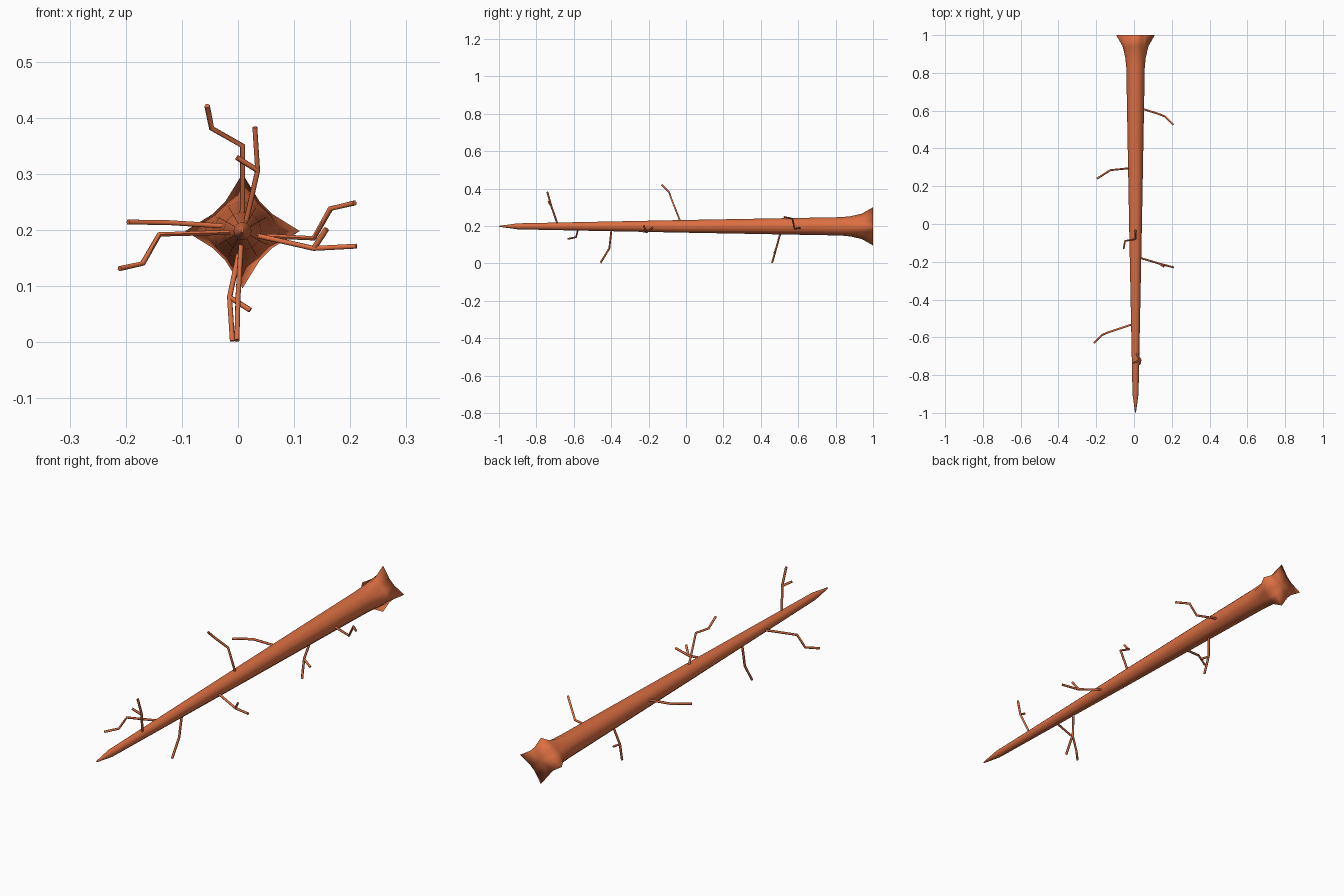
import bpy, bmesh
from math import sin, cos, pi
from mathutils import Vector

if "Cube" in bpy.data.objects:
    bpy.data.objects.remove(bpy.data.objects["Cube"])

bark = bpy.data.materials.new("bark")
bark.diffuse_color = (0.72, 0.16, 0.055, 1)
bark.use_nodes = True
bark.node_tree.nodes["Principled BSDF"].inputs["Base Color"].default_value = bark.diffuse_color

AX, AZ = 0.008, 0.198   # trunk axis runs along y
SIDES = 12

# Trunk: tapered rings (y, radius, radius of the four root points)
rings = [(-0.995, 0.003, 0.003), (-0.9, 0.016, 0.016), (0.0, 0.034, 0.034),
         (0.83, 0.049, 0.049), (0.88, 0.051, 0.054), (0.94, 0.055, 0.068),
         (1.0, 0.061, 0.102)]
bm = bmesh.new()
loops = []
for y, r, spike in rings:
    loop = []
    for i in range(SIDES):
        a = 2 * pi * i / SIDES
        rad = spike if i % 3 == 0 else r
        loop.append(bm.verts.new((AX + rad * cos(a), y, AZ + rad * sin(a))))
    loops.append(loop)
for lo, hi in zip(loops, loops[1:]):
    for i in range(SIDES):
        j = (i + 1) % SIDES
        bm.faces.new((lo[i], lo[j], hi[j], hi[i]))
# Pointed tip and flat root end
for y, loop in ((-1.0, loops[0]), (1.0, loops[-1])):
    c = bm.verts.new((AX, y, AZ))
    for i in range(SIDES):
        bm.faces.new((loop[i], loop[(i + 1) % SIDES], c))
bmesh.ops.recalc_face_normals(bm, faces=bm.faces)
for f in bm.faces:
    f.smooth = True
mesh = bpy.data.meshes.new("trunk")
bm.to_mesh(mesh)
bm.free()
mesh.materials.append(bark)
bpy.context.collection.objects.link(bpy.data.objects.new("trunk", mesh))


def branch(name, *paths):
    """Thin capped tubes along one main path and optional twigs."""
    cu = bpy.data.curves.new(name, 'CURVE')
    cu.dimensions = '3D'
    cu.bevel_depth = 0.005
    cu.bevel_resolution = 1
    cu.use_fill_caps = True
    for pts in paths:
        sp = cu.splines.new('POLY')
        sp.points.add(len(pts) - 1)
        for p, co in zip(sp.points, pts):
            p.co = (*co, 1)
    cu.materials.append(bark)
    ob = bpy.data.objects.new(name, cu)
    bpy.context.collection.objects.link(ob)
    bpy.ops.object.select_all(action='DESELECT')
    ob.select_set(True)
    bpy.context.view_layer.objects.active = ob
    bpy.ops.object.convert(target='MESH')
    bpy.ops.object.shade_smooth_by_angle(angle=1.1)


# Upward branches
branch("upper_middle_branch",
       [(0.008, -0.025, 0.21), (0.008, -0.08, 0.35), (-0.047, -0.09, 0.381), (-0.055, -0.13, 0.421)])
branch("upper_tip_branch",
       [(0.012, -0.685, 0.205), (0.035, -0.72, 0.306), (0.03, -0.742, 0.383)],
       [(0.035, -0.72, 0.306), (-0.002, -0.735, 0.329)])
# Right branches
branch("right_root_branch",
       [(0.03, 0.615, 0.19), (0.135, 0.581, 0.185), (0.165, 0.569, 0.238), (0.208, 0.525, 0.248)])
branch("right_middle_branch",
       [(0.025, -0.177, 0.192), (0.135, -0.21, 0.167), (0.211, -0.23, 0.171)],
       [(0.135, -0.21, 0.167), (0.158, -0.226, 0.202)])
# Left branches
branch("left_root_branch",
       [(-0.01, 0.297, 0.206), (-0.125, 0.285, 0.213), (-0.196, 0.24, 0.214)])
branch("left_tip_branch",
       [(0.0, -0.528, 0.196), (-0.14, -0.575, 0.192), (-0.17, -0.588, 0.14), (-0.211, -0.63, 0.131)])
# Downward branches
branch("lower_tip_branch",
       [(0.006, -0.398, 0.185), (0.0, -0.41, 0.08), (-0.002, -0.457, 0.003)])
branch("lower_root_branch",
       [(0.004, 0.507, 0.17), (-0.015, 0.482, 0.08), (-0.01, 0.46, 0.002)],
       [(-0.015, 0.482, 0.08), (0.022, 0.473, 0.057)])
